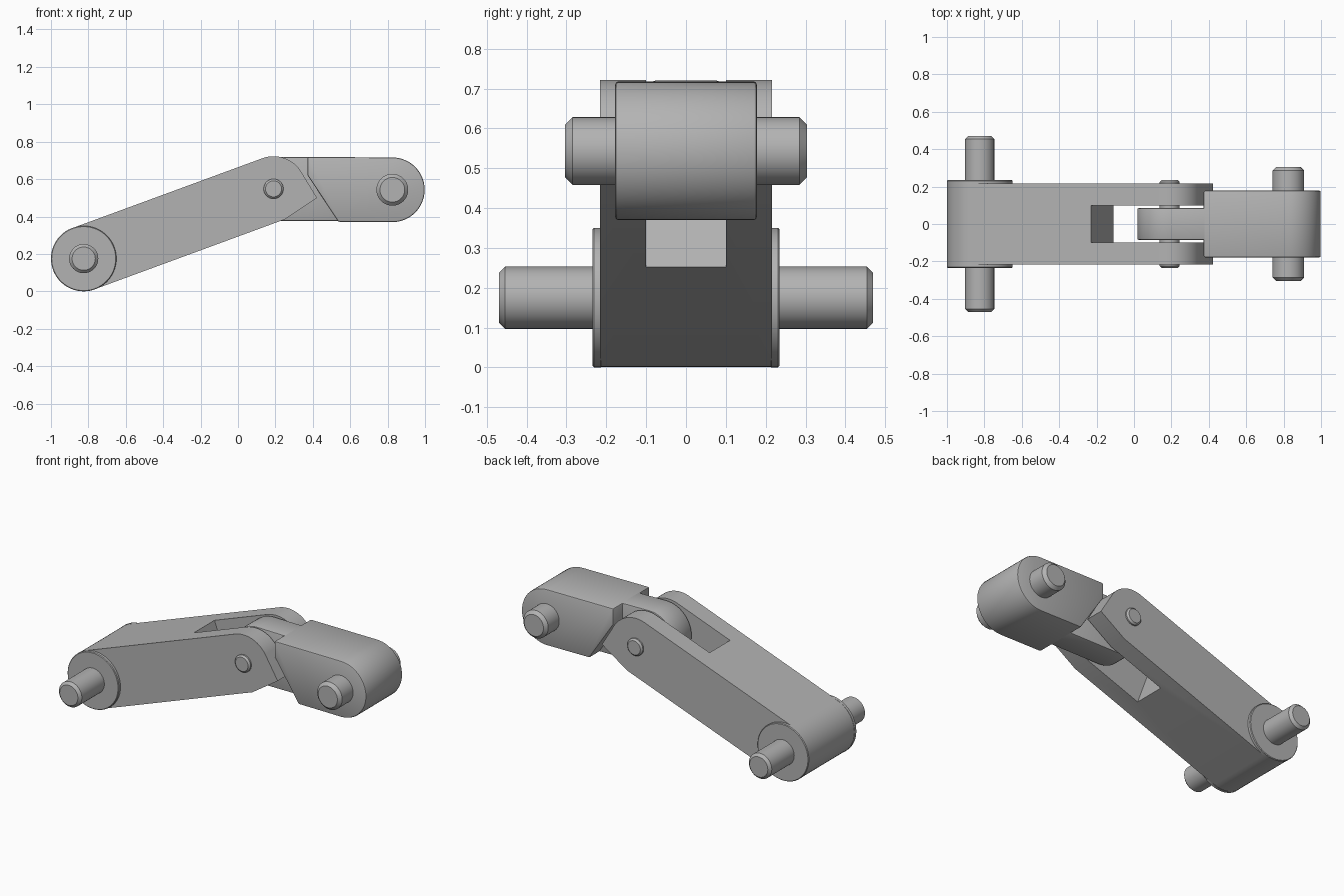
import bpy, bmesh
from math import sin, cos, pi, radians, atan2
from mathutils import Vector

if "Cube" in bpy.data.objects:
    bpy.data.objects.remove(bpy.data.objects["Cube"])

steel = bpy.data.materials.new("grey_steel")
STEEL_COLOUR = (0.45, 0.45, 0.45, 1)
steel.diffuse_color = STEEL_COLOUR
steel.use_nodes = True
steel.node_tree.nodes["Principled BSDF"].inputs["Base Color"].default_value = STEEL_COLOUR

# Joint centres in the x-z plane
BASE = Vector((-0.825, 0.175))
HINGE = Vector((0.19, 0.548))
END = Vector((0.825, 0.543))
R = 0.174
TILT = atan2(HINGE.y - BASE.y, HINGE.x - BASE.x)
UP = TILT + pi / 2


def arc(centre, radius, start, end, steps=28):
    """Points on an arc from one angle to another."""
    angles = [start + (end - start) * i / steps for i in range(steps + 1)]
    return [(centre.x + radius * cos(a), centre.y + radius * sin(a)) for a in angles]


def apply_modifier(obj, kind, **settings):
    mod = obj.modifiers.new(kind.title(), kind)
    for key, value in settings.items():
        setattr(mod, key, value)
    bpy.context.view_layer.objects.active = obj
    bpy.ops.object.modifier_apply(modifier=mod.name)


def smooth(obj):
    bpy.ops.object.select_all(action="DESELECT")
    obj.select_set(True)
    bpy.context.view_layer.objects.active = obj
    bpy.ops.object.shade_smooth_by_angle(angle=radians(25))


def prism(name, profile, y0, y1, bevel=0, segments=1):
    """Extrude an x-z outline along y, with optional eased edges."""
    bm = bmesh.new()
    face = bm.faces.new([bm.verts.new((x, y0, z)) for x, z in profile])
    result = bmesh.ops.extrude_face_region(bm, geom=[face])
    verts = [v for v in result["geom"] if isinstance(v, bmesh.types.BMVert)]
    bmesh.ops.translate(bm, verts=verts, vec=(0, y1 - y0, 0))
    bmesh.ops.recalc_face_normals(bm, faces=bm.faces)
    mesh = bpy.data.meshes.new(name)
    bm.to_mesh(mesh)
    bm.free()
    obj = bpy.data.objects.new(name, mesh)
    bpy.context.collection.objects.link(obj)
    mesh.materials.append(steel)
    if bevel:
        apply_modifier(obj, "BEVEL", width=bevel, segments=segments,
                       limit_method="ANGLE", angle_limit=radians(40))
    smooth(obj)
    return obj


def pin(name, centre, radius, reach, chamfer):
    circle = arc(centre, radius, 0, 2 * pi, 48)[:-1]
    return prism(name, circle, -reach, reach, chamfer)


# Long arm: rounded base, rounded shoulder and a square-cornered stop at the tip
profile = arc(BASE, R, UP, UP + pi)
profile += [arc(HINGE, R, TILT - pi / 2, 0, 1)[0], (0.422, 0.5)]
profile += arc(HINGE, R, radians(33), UP)
long_arm = prism("long_arm", profile, -0.216, 0.216)

# Fork slot cut through the far half of the long arm
along = Vector((cos(TILT), sin(TILT)))
across = Vector((-along.y, along.x))
corners = [HINGE + along * s + across * t
           for s, t in ((-0.384, -0.3), (0.5, -0.3), (0.5, 0.3), (-0.384, 0.3))]
cutter = prism("slot_cutter", corners, -0.1, 0.1)
cutter.hide_render = True
apply_modifier(long_arm, "BOOLEAN", operation="DIFFERENCE", solver="EXACT", object=cutter)
bpy.data.objects.remove(cutter)
smooth(long_arm)

# Raised round bosses on both sides of the base
for side, label in ((1, "back"), (-1, "front")):
    disc = arc(BASE, 0.175, 0, 2 * pi, 64)[:-1]
    prism(label + "_base_boss", disc, side * 0.21, side * 0.235, 0.004)

# Short link: wide rounded block with a slanted shoulder
block = arc(END, 0.173, -pi / 2, pi / 2)
block += [(0.372, 0.718), (0.372, 0.62), (0.536, 0.372)]
prism("short_link_block", block, -0.178, 0.178, 0.008, 2)

# Narrow hinge tongue reaching into the fork
tongue = arc(HINGE, R - 0.002, pi / 2, 3 * pi / 2)
tongue += [(0.6, 0.376), (0.6, 0.714)]
prism("hinge_tongue", tongue, -0.085, 0.085, 0.008, 2)

# Pins through the three joints
pin("base_pin", BASE, 0.078, 0.47, 0.016)
pin("hinge_pin", HINGE, 0.053, 0.235, 0.01)
pin("end_pin", END, 0.085, 0.304, 0.019)
